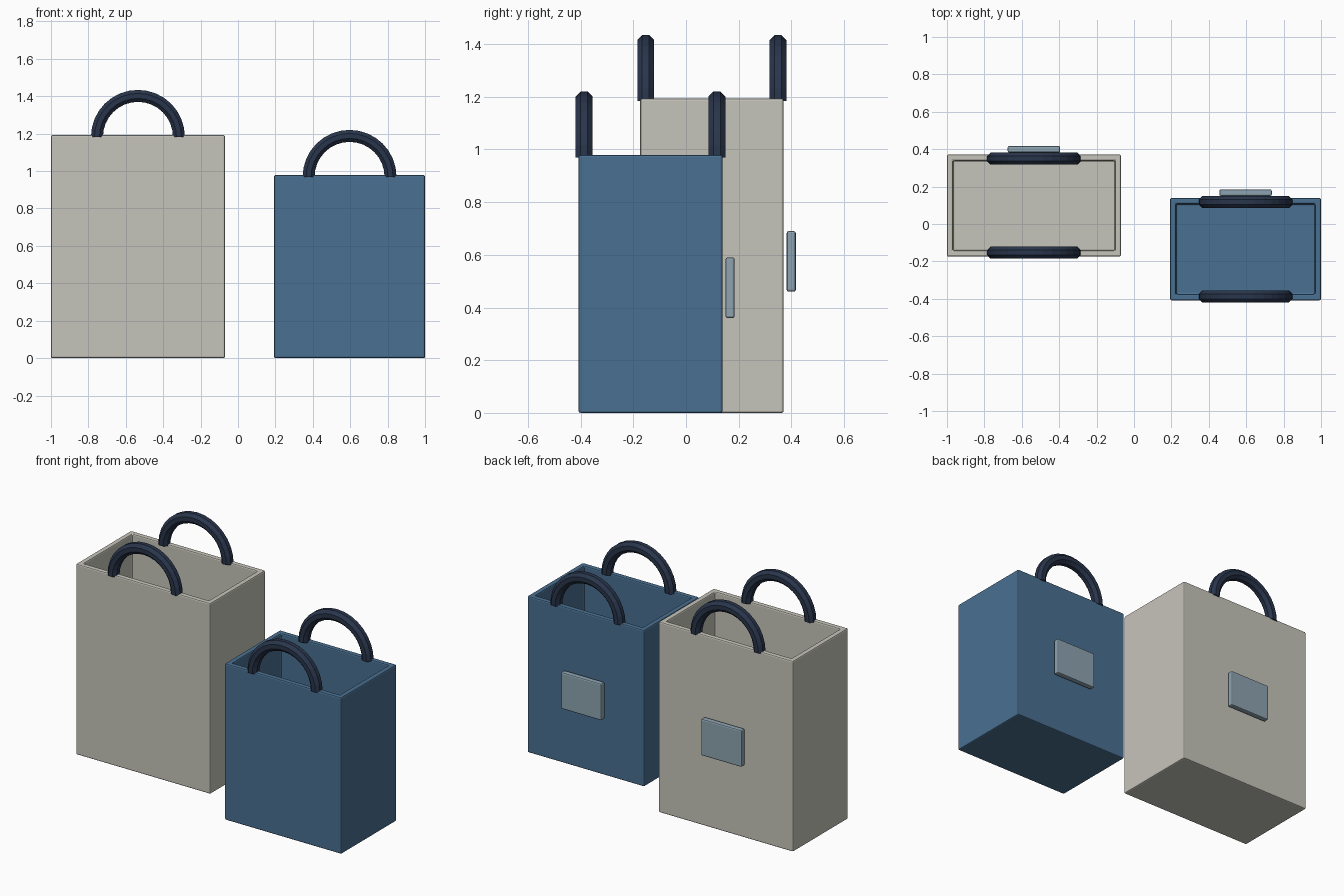
import bpy, bmesh, math
from mathutils import Vector

if "Cube" in bpy.data.objects:
    bpy.data.objects.remove(bpy.data.objects["Cube"])


def material(name, rgb):
    m = bpy.data.materials.new(name)
    m.diffuse_color = (*rgb, 1)
    m.use_nodes = True
    m.node_tree.nodes["Principled BSDF"].inputs["Base Color"].default_value = m.diffuse_color
    return m


CREAM = material("cream_paper", (0.565, 0.555, 0.495))
BLUE = material("blue_paper", (0.068, 0.162, 0.283))
NAVY = material("navy_cord", (0.022, 0.036, 0.072))
GREY_BLUE = material("grey_blue_card", (0.27, 0.37, 0.44))
WALL = 0.046


def finish(name, bm, mat, bevel=0):
    bmesh.ops.recalc_face_normals(bm, faces=bm.faces)
    me = bpy.data.meshes.new(name)
    bm.to_mesh(me)
    bm.free()
    ob = bpy.data.objects.new(name, me)
    bpy.context.collection.objects.link(ob)
    me.materials.append(mat)
    if bevel:
        mod = ob.modifiers.new("soft_edges", 'BEVEL')
        mod.width = bevel
        mod.segments = 2
    return ob


def box(lo, hi):
    lo, hi = Vector(lo), Vector(hi)
    bm = bmesh.new()
    bmesh.ops.create_cube(bm, size=1)
    for v in bm.verts:
        v.co = (lo + hi) / 2 + v.co * (hi - lo)
    return bm


# Open box: inset the top face to make the rim, then push it down to the floor
def bag_body(name, lo, hi, mat):
    bm = box(lo, hi)
    top = max(bm.faces, key=lambda f: f.calc_center_median().z)
    bmesh.ops.inset_region(bm, faces=[top], thickness=WALL)
    inner = bmesh.ops.extrude_discrete_faces(bm, faces=[top])["faces"][0]
    for v in inner.verts:
        v.co.z = lo[2] + WALL
    finish(name, bm, mat, 0.008)


# Half ring with an eight-sided section and capped ends
def handle(name, cx, y, z, R=0.219, r=0.032, steps=16, sides=8):
    bm = bmesh.new()
    rings = []
    for i in range(steps + 1):
        a = math.pi * i / steps
        ring = []
        for j in range(sides):
            b = math.tau * (j + 0.5) / sides
            k = r / math.cos(math.pi / sides)
            d = R + k * math.cos(b)
            ring.append(bm.verts.new((cx + d * math.cos(a), y + k * math.sin(b),
                                      z + d * math.sin(a))))
        rings.append(ring)
    for p, q in zip(rings, rings[1:]):
        for j in range(sides):
            n = (j + 1) % sides
            bm.faces.new((p[j], p[n], q[n], q[j]))
    bm.faces.new(rings[0])
    bm.faces.new(rings[-1])
    finish(name, bm, NAVY)


def bag(prefix, x0, x1, y0, y1, height, tag_z, mat):
    cx = (x0 + x1) / 2
    bag_body(prefix + "_bag", (x0, y0, 0), (x1, y1, height), mat)
    # Handles standing on the front and back rims
    handle(prefix + "_front_handle", cx, y0 + 0.021, height - 0.01)
    handle(prefix + "_back_handle", cx, y1 - 0.022, height - 0.01)
    # Plain tag behind the back wall
    tag = box((cx - 0.14, y1 + 0.011, tag_z - 0.115), (cx + 0.14, y1 + 0.046, tag_z + 0.115))
    finish(prefix + "_tag", tag, GREY_BLUE, 0.008)


bag("tall", -1.0, -0.07, -0.174, 0.371, 1.193, 0.575, CREAM)
bag("short", 0.193, 1.0, -0.408, 0.139, 0.979, 0.475, BLUE)
